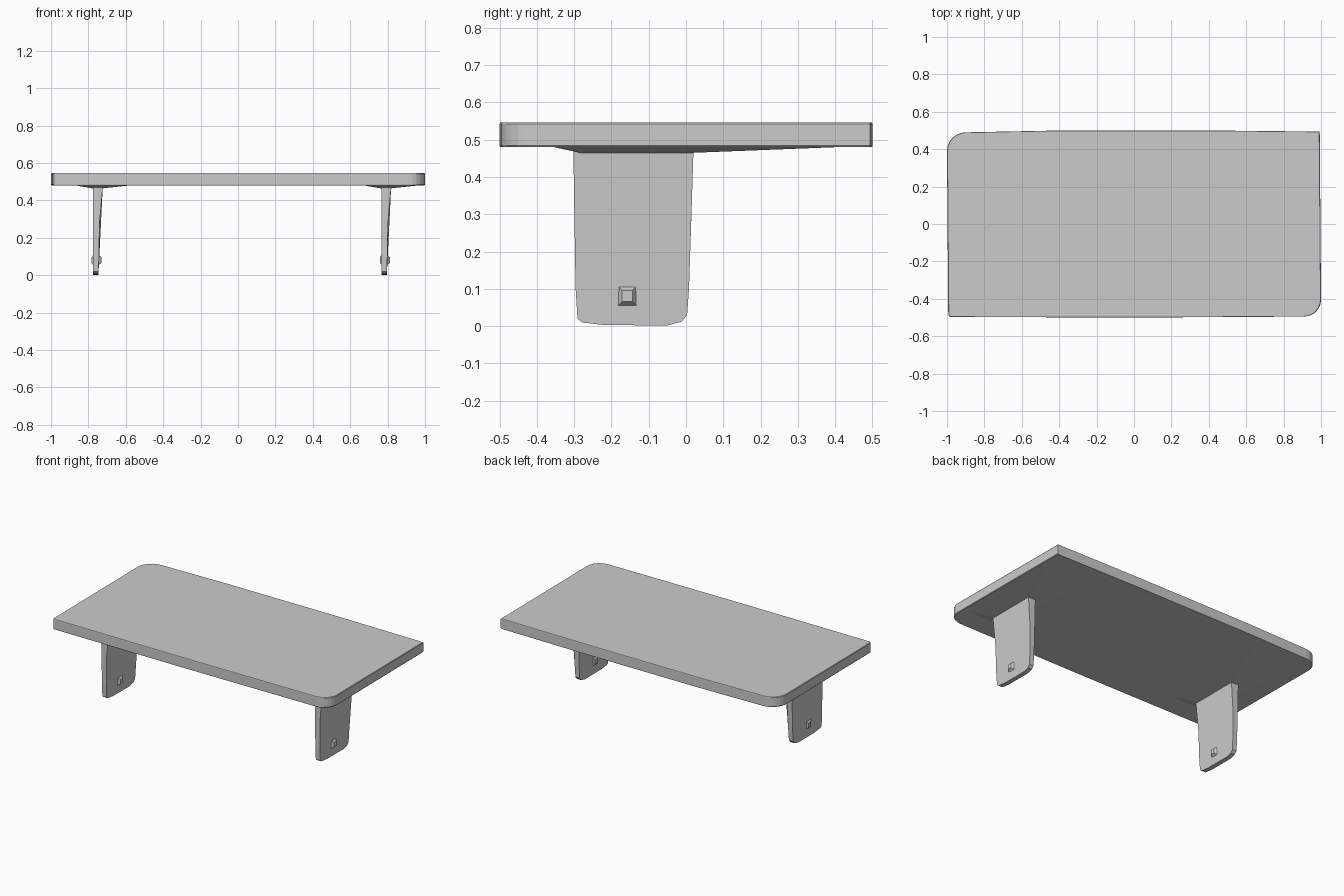
import bpy, bmesh, math

if "Cube" in bpy.data.objects:
    bpy.data.objects.remove(bpy.data.objects["Cube"])


def make_object(name, bm):
    bmesh.ops.recalc_face_normals(bm, faces=bm.faces)
    mesh = bpy.data.meshes.new(name)
    bm.to_mesh(mesh)
    bm.free()
    ob = bpy.data.objects.new(name, mesh)
    bpy.context.collection.objects.link(ob)
    return ob


def loft(name, rings):
    """Closed solid from matching rings of points."""
    bm = bmesh.new()
    rows = [[bm.verts.new(p) for p in ring] for ring in rings]
    n = len(rows[0])
    for a, b in zip(rows, rows[1:]):
        for i in range(n):
            j = (i + 1) % n
            bm.faces.new((a[i], a[j], b[j], b[i]))
    bm.faces.new(rows[0])
    bm.faces.new(rows[-1])
    return make_object(name, bm)


def arc(cx, cy, r, start, steps=6):
    return [(cx + r * math.cos(math.radians(start + 90 * i / steps)),
             cy + r * math.sin(math.radians(start + 90 * i / steps)))
            for i in range(steps + 1)]


def rect(x0, x1, y0, y1, z):
    return [(x0, y0, z), (x1, y0, z), (x1, y1, z), (x0, y1, z)]


# Tabletop: two opposite corners rounded, slightly bowed back edge
outline = [(-0.985, -0.497), (0.0, -0.5)]
outline += arc(0.91, -0.405, 0.09, 270)
outline += [(0.993, 0.494), (0.4, 0.5), (-0.4, 0.5)]
outline += arc(-0.90, 0.39, 0.10, 90)
outline += [(-0.993, -0.485)]
layers = [(0.48, 0.997), (0.484, 1.0), (0.542, 1.0), (0.546, 0.997)]
loft("tabletop", [[(x * s, y * s, z) for x, y in outline] for z, s in layers])

# Leg outline in y, z
leg_outline = [(-0.302, 0.47), (-0.299, 0.28), (-0.296, 0.10), (-0.291, 0.02),
               (-0.278, 0.010), (-0.22, 0.003), (-0.05, 0.002), (-0.012, 0.012),
               (0.003, 0.03), (0.008, 0.10), (0.014, 0.28), (0.02, 0.47)]


def leg_width(z):
    """The inner face flares out towards the tabletop."""
    return 0.030 + min(z, 0.28) * 0.02 + max(z - 0.28, 0) * 0.09


# Both leg panels flare towards +x, so they are shifted copies
for side, x in (("left", -0.776), ("right", 0.766)):
    loft(side + "_leg", [[(x, y, z) for y, z in leg_outline],
                         [(x + leg_width(z), y, z) for y, z in leg_outline]])

    # Shallow swelling where the leg meets the underside
    loft(side + "_leg_mount",
         [rect(x - 0.006, x + 0.055, -0.285, 0.02, 0.465),
          rect(x - 0.10, x + 0.21, -0.36, 0.44, 0.4815)])

    # Small raised pads on both faces near the foot
    for face, base, tip in (("outer", x + 0.004, x - 0.008),
                            ("inner", x + 0.028, x + 0.046)):
        def pad(px, g):
            return [(px, -0.185 + g, 0.052 + g), (px, -0.13 - g, 0.052 + g),
                    (px, -0.13 - g, 0.11 - g), (px, -0.185 + g, 0.11 - g)]
        loft(side + "_leg_" + face + "_pad", [pad(base, 0), pad(tip, 0.014)])
